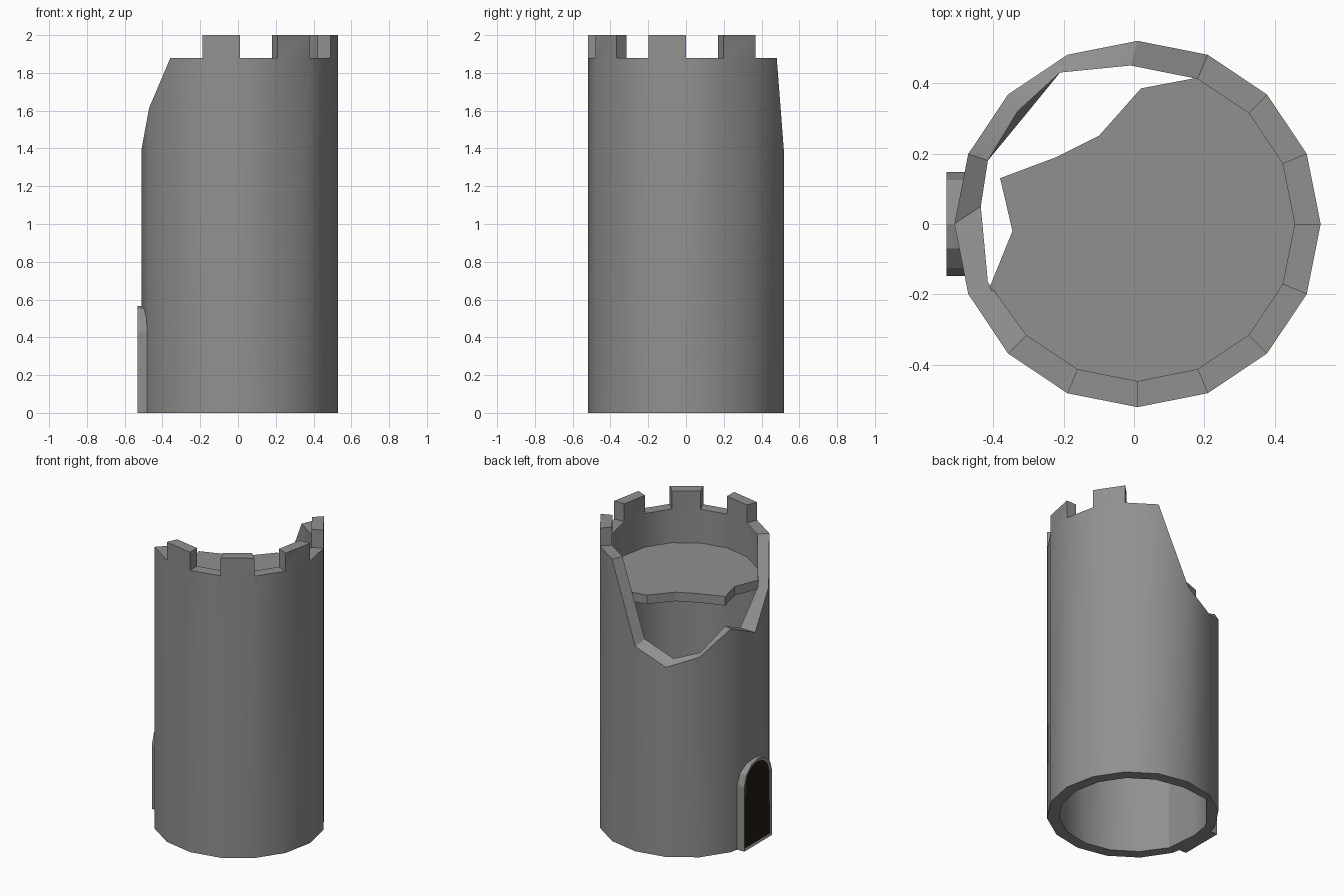
import bpy, bmesh, math

if "Cube" in bpy.data.objects:
    bpy.data.objects.remove(bpy.data.objects["Cube"])

N, CX, R_OUT, R_IN = 16, 0.01, 0.52, 0.446
WALL_Z, MERLON_Z = 1.88, 2.0


def material(name, rgb):
    m = bpy.data.materials.new(name)
    m.diffuse_color = (*rgb, 1)
    m.use_nodes = True
    m.node_tree.nodes["Principled BSDF"].inputs["Base Color"].default_value = m.diffuse_color
    return m


stone = material("grey stone", (0.28, 0.28, 0.275))
wood = material("dark brown wood", (0.018, 0.010, 0.006))


def finish(bm, name, mats, smooth=False):
    bmesh.ops.recalc_face_normals(bm, faces=bm.faces)
    me = bpy.data.meshes.new(name)
    bm.to_mesh(me)
    bm.free()
    ob = bpy.data.objects.new(name, me)
    bpy.context.collection.objects.link(ob)
    for m in mats:
        me.materials.append(m)
    if smooth:
        bpy.ops.object.select_all(action='DESELECT')
        ob.select_set(True)
        bpy.context.view_layer.objects.active = ob
        bpy.ops.object.shade_smooth_by_angle(angle=math.radians(30))
    return ob


def ring(i, r):
    a = 2 * math.pi * i / N
    return CX + r * math.cos(a), r * math.sin(a)


def prism(bm, bottom, top):
    """Closed solid between two matching point loops."""
    lo = [bm.verts.new(p) for p in bottom]
    hi = [bm.verts.new(p) for p in top]
    caps = bm.faces.new(lo), bm.faces.new(hi)
    for k in range(len(lo)):
        j = (k + 1) % len(lo)
        bm.faces.new((lo[k], lo[j], hi[j], hi[k]))
    return caps


# Broken rim: column -> outer height, inner x, y, height
broken = {4: (1.365, -0.01, 0.45, 1.395), 5: (1.265, -0.21, 0.43, 1.31),
          6: (1.335, -0.33, 0.32, 1.34), 7: (1.49, -0.415, 0.18, 1.487),
          8: (1.40, -0.435, 0.05, 1.43), 9: (1.615, -0.415, -0.165, 1.617)}
merlons = (1, 11, 13, 15)

# Round tower wall with battlements
bm = bmesh.new()
cols = []
for i in range(N):
    zo, xi, yi, zi = broken.get(i, (WALL_Z, *ring(i, R_IN), WALL_Z))
    xo, yo = ring(i, R_OUT)
    xb, yb = (-0.312, 0.305) if i == 6 else (xi, yi)
    cols.append([bm.verts.new(p) for p in
                 ((xo, yo, 0), (xo, yo, zo), (xi, yi, zi), (xb, yb, 0))])
for i in range(N):
    a, b = cols[i], cols[(i + 1) % N]
    for k in range(4):
        j = (k + 1) % 4
        if k == 1 and i in merlons:
            # raise a merlon on this segment
            base = [a[1], b[1], b[2], a[2]]
            top = [bm.verts.new((v.co.x, v.co.y, MERLON_Z)) for v in base]
            bm.faces.new(top)
            for q in range(4):
                w = (q + 1) % 4
                bm.faces.new((base[q], base[w], top[w], top[q]))
        else:
            bm.faces.new((a[k], b[k], b[j], a[j]))
finish(bm, "tower_wall", [stone], smooth=True)

# Broken upper floor
edge = [(-0.41, -0.18), (-0.345, -0.02), (-0.38, 0.13), (-0.22, 0.19),
        (-0.10, 0.25), (0.02, 0.385)]
outline = edge + [ring(i, R_IN + 0.004) for i in range(3, -7, -1)]
bm = bmesh.new()
prism(bm, [(x, y, 1.595) for x, y in outline], [(x, y, 1.655) for x, y in outline])
finish(bm, "upper_floor", [stone])

# Arched door frame with inset wooden door
half = [(0.147, 0), (0.147, 0.43), (0.125, 0.50), (0.07, 0.55)]
arch = half + [(0, 0.567)] + [(-y, z) for y, z in reversed(half)]
bm = bmesh.new()
caps = prism(bm, [(-0.475, y, z) for y, z in arch], [(-0.533, y, z) for y, z in arch])
bmesh.ops.recalc_face_normals(bm, faces=bm.faces)
bmesh.ops.inset_individual(bm, faces=[caps[1]], thickness=0.02, depth=-0.006)
caps[1].material_index = 1
finish(bm, "door", [stone, wood])
